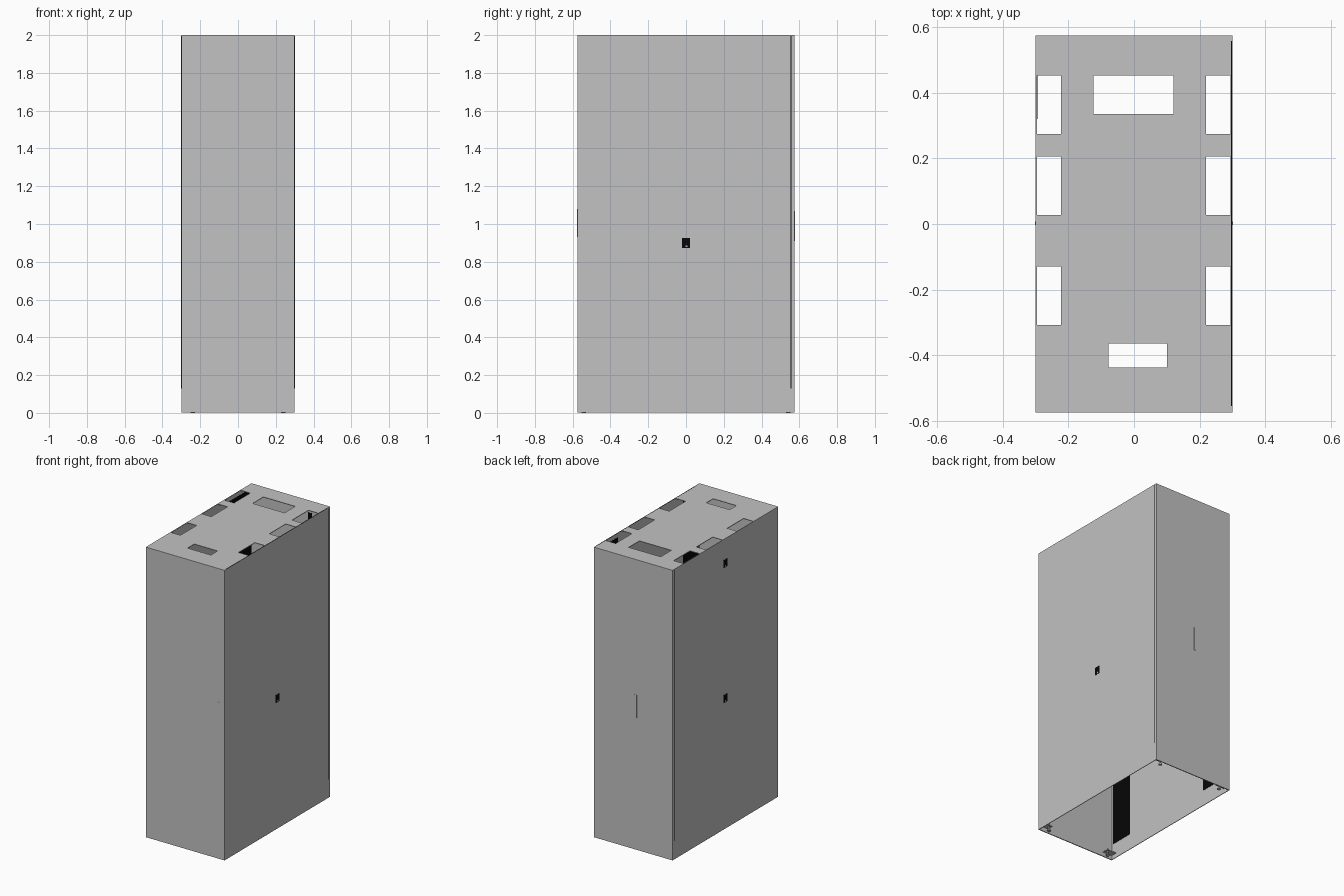
import bpy, bmesh

if "Cube" in bpy.data.objects:
    bpy.data.objects.remove(bpy.data.objects["Cube"])

W, D, H = 0.30, 0.575, 2.0      # half width, half depth, height


def material(name, v):
    m = bpy.data.materials.new(name)
    m.diffuse_color = (v, v, v, 1)
    m.use_nodes = True
    m.node_tree.nodes["Principled BSDF"].inputs["Base Color"].default_value = m.diffuse_color
    return m


GREY = material("cabinet grey", 0.54)
BLACK = material("black fittings", 0.002)


def finish(name, bm, mat):
    bmesh.ops.recalc_face_normals(bm, faces=bm.faces)
    me = bpy.data.meshes.new(name)
    bm.to_mesh(me)
    bm.free()
    me.materials.append(mat)
    ob = bpy.data.objects.new(name, me)
    bpy.context.collection.objects.link(ob)
    return ob


def box(name, lo, hi, mat=GREY):
    bm = bmesh.new()
    bmesh.ops.create_cube(bm, size=1)
    for v in bm.verts:
        v.co = [a + (b - a) * (c + 0.5) for a, b, c in zip(lo, hi, v.co)]
    return finish(name, bm, mat)


def side_box(name, s, xa, xb, y0, y1, z0, z1, mat=GREY):
    """Box on the right (s=1) or left (s=-1) side."""
    x0, x1 = sorted((s * xa, s * xb))
    return box(name, (x0, y0, z0), (x1, y1, z1), mat)


def sheet(name, us, vs, holes, z, thick):
    """Flat sheet with rectangular holes (x0, x1, y0, y1), thickened."""
    us, vs = sorted(set(us)), sorted(set(vs))
    bm = bmesh.new()
    grid = [[bm.verts.new((u, v, z)) for v in vs] for u in us]
    for i in range(len(us) - 1):
        for j in range(len(vs) - 1):
            cu, cv = (us[i] + us[i + 1]) / 2, (vs[j] + vs[j + 1]) / 2
            if any(a < cu < b and c < cv < d for a, b, c, d in holes):
                continue
            bm.faces.new((grid[i][j], grid[i + 1][j], grid[i + 1][j + 1], grid[i][j + 1]))
    ob = finish(name, bm, GREY)
    mod = ob.modifiers.new("thickness", 'SOLIDIFY')
    mod.thickness = thick
    mod.offset = 0
    return ob


# Roof with cable openings
holes = [(-0.124, 0.12, 0.336, 0.453), (-0.078, 0.10, -0.438, -0.364)]
for y0, y1 in ((0.275, 0.453), (0.028, 0.206), (-0.308, -0.13)):
    holes += [(-0.297, -0.223, y0, y1), (0.219, 0.295, y0, y1)]
us = [-W, W] + [h[k] for h in holes for k in (0, 1)]
vs = [-D, D] + [h[k] for h in holes for k in (2, 3)]
sheet("roof", us, vs, holes, H - 0.002, 0.004)
box("roof_side_trim", (0.2955, -0.555, 1.999), (0.2990, 0.558, 2.0004), BLACK)

# Doors
box("front_door", (-W, -D, 0.002), (W, -D + 0.006, H - 0.004))
box("back_door", (-W, D - 0.006, 0.002), (W, D, H - 0.004))
box("back_door_inner_latch", (0.137, D - 0.007, 1.87), (0.167, D - 0.006, 1.92), BLACK)

# Door handles: slim plates
box("front_handle", (0.247, -D - 0.001, 0.93), (0.262, -D, 1.08))
box("back_handle", (-0.028, D, 0.91), (-0.010, D + 0.001, 1.07))

# Both sides: panels, trim by the back door, latches, cable strips and feet
for s, side in ((1, "right"), (-1, "left")):
    side_box(side + "_panel", s, W - 0.004, W, -D + 0.006, D - 0.006, 0.002, H - 0.004)
    side_box(side + "_panel_trim", s, W, W + 0.0005, 0.553, 0.558, 0.13, 1.995, BLACK)

    # Black latch with a small light tab
    for i, z in enumerate((0.90, 1.83) if s < 0 else (0.90,)):
        side_box(f"{side}_latch_{i}", s, W, W + 0.001, -0.021, 0.021, z - 0.027, z + 0.027, BLACK)
        side_box(f"{side}_latch_tab_{i}", s, W, W + 0.002, -0.003, 0.007, z - 0.022, z - 0.013)

    # Black vertical strips lying against the inside of the panels
    for end, y0, y1 in (("front", -0.556, -0.39), ("back", 0.32, 0.562)):
        side_box(f"{side}_{end}_strip", s, W - 0.0055, W - 0.004, y0, y1, 0.11, 1.97, BLACK)

    # Levelling feet on corner brackets
    for t, end in ((-1, "front"), (1, "back")):
        for part, r, za, zb in (("pad", 0.012, 0.0, 0.006), ("stem", 0.006, 0.006, 0.05)):
            bm = bmesh.new()
            bmesh.ops.create_cone(bm, cap_ends=True, segments=16, radius1=r, radius2=r,
                                  depth=zb - za)
            bmesh.ops.translate(bm, verts=bm.verts, vec=(s * 0.24, t * 0.542, (za + zb) / 2))
            finish(f"{side}_{end}_foot_{part}", bm, GREY)
        y0, y1 = sorted((t * 0.527, t * 0.568))
        side_box(f"{side}_{end}_foot_bracket", s, 0.225, 0.294, y0, y1, 0.03, 0.035)
